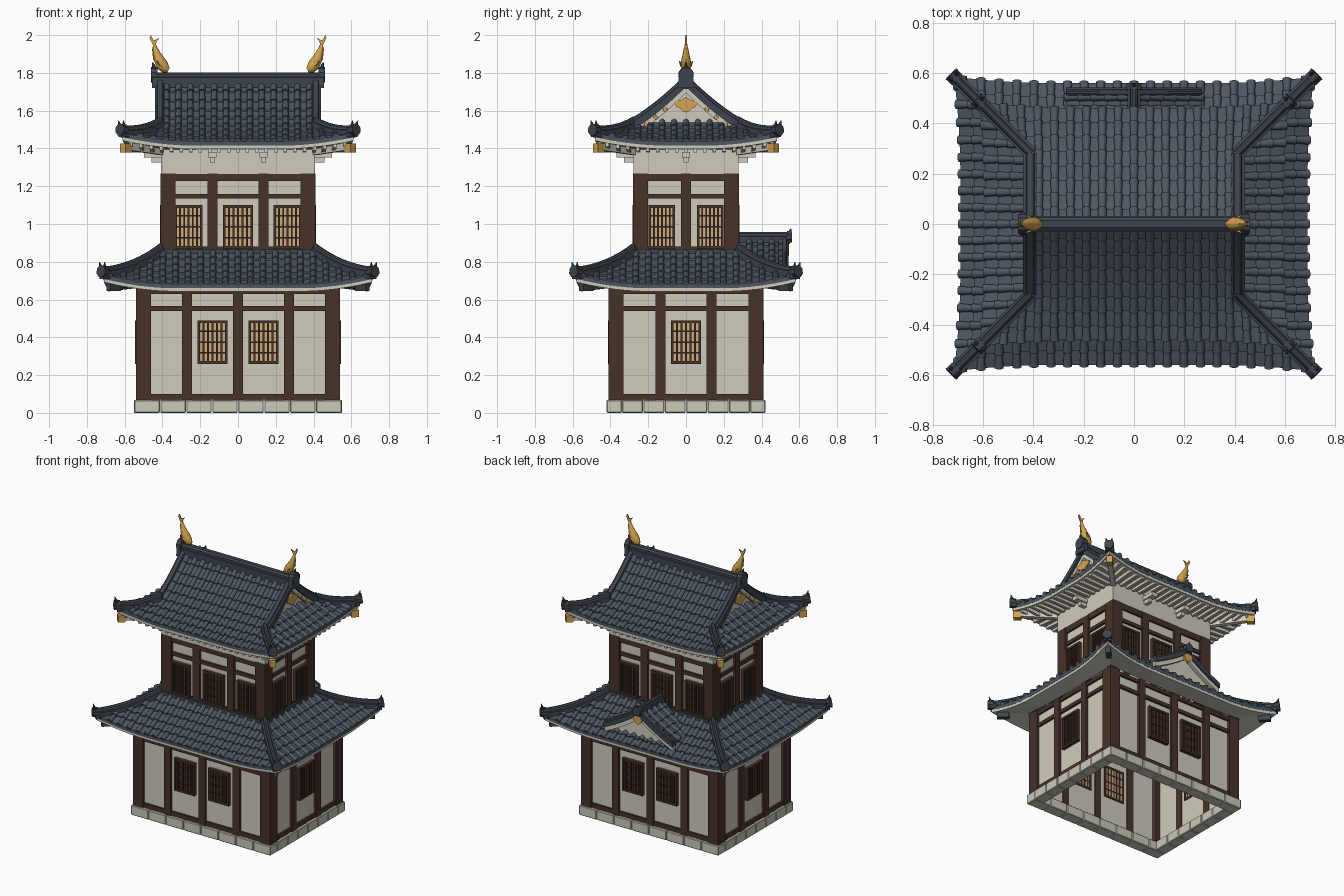
import bpy, bmesh, math
from mathutils import Vector as V

if "Cube" in bpy.data.objects:
    bpy.data.objects.remove(bpy.data.objects["Cube"])

def material(name, c):
    m = bpy.data.materials.new(name)
    m.diffuse_color = (*c, 1)
    m.use_nodes = True
    m.node_tree.nodes["Principled BSDF"].inputs["Base Color"].default_value = m.diffuse_color
    return m

PLASTER = material("plaster", (.63, .60, .51))
STONE = material("pale stone", (.60, .585, .49))
TIMBER = material("dark timber", (.062, .032, .022))
TILE = material("slate tile", (.075, .096, .122))
RIDGE = material("dark slate", (.048, .060, .077))
GOLD = material("gold", (.65, .37, .08))
PAPER = material("window paper", (.62, .42, .22))

def done(name, bm, mat, smooth=None, fix=True):
    if fix:
        bmesh.ops.recalc_face_normals(bm, faces=bm.faces)
    me = bpy.data.meshes.new(name)
    bm.to_mesh(me)
    bm.free()
    me.materials.append(mat)
    ob = bpy.data.objects.new(name, me)
    bpy.context.collection.objects.link(ob)
    if smooth:
        bpy.ops.object.select_all(action='DESELECT')
        ob.select_set(True)
        bpy.context.view_layer.objects.active = ob
        bpy.ops.object.shade_smooth_by_angle(angle=math.radians(smooth))
    return ob

# ---- helpers: k is the side (0 front, 1 right, 2 back, 3 left)
def rot(k, a, o, z):
    return V(((a, -o, z), (o, a, z), (-a, o, z), (-o, -a, z))[k])

def loft(bm, rings):
    vs = [[bm.verts.new(p) for p in r] for r in rings]
    n = len(vs[0])
    for r, s in zip(vs, vs[1:]):
        for i in range(n):
            bm.faces.new((r[i], r[(i + 1) % n], s[(i + 1) % n], s[i]))
    bm.faces.new(vs[0][::-1])
    bm.faces.new(vs[-1])

def box(bm, k, a0, a1, o0, o1, z0, z1):
    loft(bm, [[rot(k, a, o, z) for a, o in ((a0, o0), (a1, o0), (a1, o1), (a0, o1))] for z in (z0, z1)])

def grid(bm, rows):
    vs = [[bm.verts.new(p) for p in r] for r in rows]
    for r, s in zip(vs, vs[1:]):
        for j in range(len(r) - 1):
            bm.faces.new((r[j], s[j], s[j + 1], r[j + 1]))

def sweep(bm, pts, prof):
    rings = []
    for i, p in enumerate(pts):
        t = pts[min(i + 1, len(pts) - 1)] - pts[max(i - 1, 0)]
        side = V((t.y, -t.x, 0)).normalized()
        rings.append([p + side * s + V((0, 0, u)) for s, u in prof])
    loft(bm, rings)

def rect(w, z0, z1):
    return [(-w, z0), (w, z0), (w, z1), (-w, z1)]

def ridge_prof(w, h, b=-.015):
    return [(-w, b), (w, b), (w, h * .5), (w * .6, h * .55), (w * .5, h * .85), (w * .2, h),
            (-w * .2, h), (-w * .5, h * .85), (-w * .6, h * .55), (-w, h * .5)]

def cyl(bm, a, b, r0, r1, n=8):
    q = (b - a).to_track_quat('Z', 'Y')
    loft(bm, [[p + q @ V((r * math.cos(t), r * math.sin(t), 0)) for t in
               [(i + .5) * math.tau / n for i in range(n)]] for p, r in ((a, r0), (b, r1))])

def plate(bm, k, pts, o0, o1):
    loft(bm, [[rot(k, a, o, z) for a, z in pts] for o in (o0, o1)])

# ---- stone base: ring of blocks
bm = bmesh.new()
for k in range(4):
    A, O = ((.55, .42), (.42, .55))[k % 2]
    n = (8, 6)[k % 2]
    lo, hi = (-A, A) if k % 2 == 0 else (-A + .08, A - .08)
    w = (hi - lo) / n
    for i in range(n):
        box(bm, k, lo + i * w + .0015, lo + (i + 1) * w - .0015, O - .08, O, 0, .068)
base = done("stone_base", bm, STONE)
bev = base.modifiers.new("bevel", 'BEVEL')
bev.width, bev.segments = .004, 1

# ---- storeys: plaster walls, timber frame, latticed windows
def storey(name, half, z0, z1, posts, beams, wins, wz):
    wall, frame, lattice, paper = [bmesh.new() for _ in range(4)]
    for k in range(4):
        A, O = half[k % 2], half[1 - k % 2]
        box(wall, k, -A + .02, A - .02, O - .045, O - .02, z0, z1)
        box(frame, k, A - .08, A, O - .08, O, z0, z1)
        for p in posts[k % 2]:
            box(frame, k, p - .026, p + .026, O - .05, O - .002, z0, z1)
        for b0, b1 in beams:
            box(frame, k, -A + .01, A - .01, O - .03, O - .006, b0, b1)
        for c, w in wins[k % 2]:
            b0, b1 = wz
            box(paper, k, c - w / 2, c + w / 2, O - .048, O - .016, b0, b1)
            for s in (-1, 1):
                e = c + s * (w / 2 - .007)
                box(lattice, k, e - .007, e + .007, O - .052, O + .004, b0, b1)
                e = b0 + .007 if s < 0 else b1 - .007
                box(lattice, k, c - w / 2, c + w / 2, O - .052, O + .004, e - .007, e + .007)
            for i in range(1, 6):
                e = c - w / 2 + .007 + (w - .014) * i / 6
                box(lattice, k, e - .005, e + .005, O - .05, O, b0, b1)
            for i in range(1, 4):
                e = b0 + (b1 - b0) * i / 4
                box(lattice, k, c - w / 2, c + w / 2, O - .051, O - .008, e - .004, e + .004)
    done(name + "_walls", wall, PLASTER)
    done(name + "_timber_frame", frame, TIMBER)
    done(name + "_window_lattice", lattice, TIMBER)
    done(name + "_window_paper", paper, PAPER)

storey("lower", (.54, .41), .066, .665, ((-.27, 0, .27), (-.135, .135)),
       ((.07, .10), (.54, .565), (.63, .655)), (((-.135, .16), (.135, .16)), ((0, .16),)), (.26, .49))
storey("upper", (.41, .28), .80, 1.268, ((-.135, .135), (0,)),
       ((.84, .88), (1.135, 1.16), (1.228, 1.266)),
       (((-.262, .15), (0, .16), (.262, .15)), ((-.128, .14), (.128, .14))), (.87, 1.10))

# plaster band and eave brackets under the upper roof
bm = bmesh.new()
for k in range(4):
    A, O = ((.408, .278), (.278, .408))[k % 2]
    box(bm, k, -A, A, O - .03, O, 1.265, 1.42)
    for a in ((-.135, .135), (0,))[k % 2]:
        box(bm, k, a - .013, a + .013, O, O + .05, 1.325, 1.36)
        box(bm, k, a - .022, a + .022, O, O + .09, 1.352, 1.38)
    sweep(bm, [rot(k, A, O, 1.385), rot(k, A + .17, O + .17, 1.41)], rect(.016, -.02, .02))
done("plaster_band_and_brackets", bm, PLASTER)

# ---- curved tiled roofs
def roof(name, ix, iy, d, zt, ze, lift, cap, vmins, courses, space, vin, offin, rafters):
    half = (ix, iy)
    def pt(k, a, v, off=0):
        A, O = half[k % 2], half[1 - k % 2]
        vp = max(v, 0)
        c = max(0, 1 - (A + d * v - abs(a)) / .36) ** 2 * vp * vp
        z = zt - (zt - ze) * (1.25 * v - .25 * v * v) + lift * c + off
        return rot(k, a + math.copysign(.025 * c, a), O + d * v + .025 * c, z)
    def row(k, v, off, n=24):
        h = half[k % 2] + d * v if v >= 0 else cap[k % 2]
        return [pt(k, h * (2 * j / n - 1), v, off) for j in range(n + 1)]
    sheet, soffit, rolls, hips, raft = [bmesh.new() for _ in range(5)]
    for k in range(4):
        vm, n = vmins[k % 2], courses[k % 2]
        rows = []
        for i in range(n):
            rows += [row(k, vm + (1 - vm) * i / n, 0), row(k, vm + (1 - vm) * (i + 1) / n, .008)]
        grid(sheet, rows + [row(k, 1, -.015), row(k, .95, -.015)])
        grid(soffit, [row(k, .985, -.008), row(k, .985, -.034), row(k, vin, offin)])
        A = half[k % 2]
        m = int((A + d - .015) / space)
        for i in range(-m, m + 1):
            a = i * space
            v0 = vm if abs(a) < cap[k % 2] - .02 else max(0, (abs(a) - A) / d)
            s = max(1, round((1 - v0) * d / .057))
            for j in range(s):
                va, vb = [v0 + (1.01 - v0) * (j + e) / s for e in (0, 1)]
                cyl(rolls, pt(k, a, va, .004), pt(k, a, vb, .007), .0145, .0195)
        # corner ridge with end ornament
        hip = [pt(k, A + d * v, v) for v in [i / 8 for i in range(9)]]
        sweep(hips, hip, ridge_prof(.026, .048))
        e, u = hip[-1], V((hip[-1].x - hip[-2].x, hip[-1].y - hip[-2].y, 0)).normalized()
        up, sd = V((0, 0, 1)), V((u.y, -u.x, 0))
        cyl(hips, e - u * .02 + up * .022, e + u * .016 + up * .025, .031, .033)
        for s in (-1, 1):
            cyl(hips, e + up * .045 + sd * s * .014, e + up * .073 + sd * s * .02 + u * .008, .011, .002, 6)
        if rafters:
            for i in range(-11, 12):
                a = i * .05
                v0 = max(.05, (abs(a) - A) / d)
                if v0 < .85:
                    sweep(raft, [pt(k, a, v, offin + (-.034 - offin) * (v - vin) / (.985 - vin) - .002)
                                 for v in (v0, .93)], rect(.009, -.014, .01))
    done(name + "_tile_bed", sheet, TILE, fix=False)
    done(name + "_soffit", soffit, PLASTER, fix=False)
    done(name + "_tile_rolls", rolls, TILE, 50)
    done(name + "_hip_ridges", hips, RIDGE)
    done(name + "_rafters", raft, PLASTER)
    return pt

roof("lower_roof", .41, .28, .28, .85, .675, .05, (.41, .28), (0, 0), (5, 5), .066, .45, -.10, False)
up = roof("upper_roof", .41, .28, .18, 1.52, 1.43, .045, (.43, .24), (-.28 / .18, -.17), (8, 4), .063, 0, -.125, True)

# corner beam ends: gold caps above, dark ends below
gold, dark = bmesh.new(), bmesh.new()
for k in range(4):
    A, O = ((.41, .28), (.28, .41))[k % 2]
    sweep(gold, [rot(k, A + s, O + s, 1.403) for s in (.165, .2)], rect(.019, -.024, .024))
    sweep(dark, [rot(k, A + s, O + s, .672) for s in (.22, .275)], rect(.016, -.026, .022))
done("gold_beam_caps", gold, GOLD)
done("lower_beam_ends", dark, RIDGE)

# flashing where the lower roof meets the upper walls
bm = bmesh.new()
for k in range(4):
    A, O = ((.42, .29), (.29, .42))[k % 2]
    box(bm, k, -A, A, O - .03, O, .835, .868)
done("wall_flashing", bm, RIDGE)

# ---- main ridge, gable verges, gable walls and gold ornaments
ridge, gable, gold = bmesh.new(), bmesh.new(), bmesh.new()
sweep(ridge, [V((-.44, 0, 1.745)), V((.44, 0, 1.745))],
      [(-.032, -.03), (.032, -.03), (.032, .03), (.026, .032), (.026, .048), (.014, .058),
       (-.014, .058), (-.026, .048), (-.026, .032), (-.032, .03)])
curve = lambda y: up(0, 0, (abs(y) - .28) / .18).z
ys = [-.28 + .56 * i / 16 for i in range(17)]
for k, s in ((1, 1), (3, -1)):
    sweep(ridge, [V((s * .412, y, curve(y))) for y in ys], ridge_prof(.028, .045, -.022))
    sweep(gable, [V((s * .412, y, curve(y))) for y in ys[1:-1]], rect(.012, -.055, -.018))
    inner = [y for y in ys if abs(y) < .26]
    plate(gable, k, [(.24, 1.49), (-.24, 1.49)] + [(y, curve(y) - .012) for y in inner], .36, .382)
    plate(gold, k, [(0, 1.672), (.03, 1.655), (.065, 1.645), (.05, 1.62), (.03, 1.612), (.018, 1.598), (0, 1.59),
                    (-.018, 1.598), (-.03, 1.612), (-.05, 1.62), (-.065, 1.645), (-.03, 1.655)], .418, .43)
    for y in (-.21, -.16, -.11, .11, .16, .21):
        z = curve(y) - .04
        cyl(gold, V((s * .42, y, z)), V((s * .429, y, z)), .013, .011)
    cyl(ridge, V((s * .425, 0, 1.79)), V((s * .46, 0, 1.79)), .042, .04, 10)
    plate(ridge, k, [(-.045, 1.72), (.045, 1.72), (.036, 1.79), (-.036, 1.79)], .425, .455)
    cyl(ridge, V((s * .442, 0, 1.82)), V((s * .452, 0, 1.856)), .014, .003, 6)
done("main_ridge_and_verges", ridge, RIDGE)
done("gable_walls_and_bargeboards", gable, PLASTER)
done("gable_ornaments", gold, GOLD)

# ---- gold roof fish: lofted body, forked tail, fins
body, fins = bmesh.new(), bmesh.new()
spine = ((.368, 1.815, .014), (.385, 1.823, .026), (.402, 1.842, .032), (.418, 1.872, .027),
         (.431, 1.905, .019), (.44, 1.935, .012), (.443, 1.958, .006))
for s in (1, -1):
    rings = []
    for i, (x, z, r) in enumerate(spine):
        p, q = spine[max(i - 1, 0)], spine[min(i + 1, 6)]
        n = V((-(q[1] - p[1]), 0, q[0] - p[0])).normalized() * r
        rings.append([V((s * (x + n.x * math.cos(t)), r * .9 * math.sin(t), z + n.z * math.cos(t)))
                      for t in [j * math.tau / 10 for j in range(10)]])
    loft(body, rings)
    tail = ((.437, 1.945), (.43, 1.968), (.416, 1.985), (.446, 1.972), (.462, 2.0), (.468, 1.985), (.449, 1.945))
    back = ((.425, 1.84), (.45, 1.87), (.452, 1.9), (.455, 1.925), (.44, 1.935), (.42, 1.88))
    for pts, w in ((tail, .004), (back, .003)):
        loft(fins, [[V((s * x, y, z)) for x, z in pts] for y in (-w, w)])
    for t in (-1, 1):
        cyl(fins, V((s * .405, t * .022, 1.84)), V((s * .43, t * .036, 1.862)), .01, .002, 4)
done("roof_fish_bodies", body, GOLD, 50)
done("roof_fish_fins", fins, GOLD)

# ---- small gable dormer on the back of the lower roof
def dz(x):
    t = abs(x) / .27
    return .915 - .155 * (1.25 * t - .25 * t * t)
sheet, rolls, ridge, gable, gold = [bmesh.new() for _ in range(5)]
for s in (1, -1):
    rows = []
    for i in range(5):
        for x, o in ((.054 * i, 0), (.054 * (i + 1), .008)):
            rows.append([V((s * x, y, dz(x) + o)) for y in ((.28, .53) if s > 0 else (.53, .28))])
    grid(sheet, rows)
    for y in (.335, .395, .455, .505):
        for i in range(5):
            a, b = .054 * i, .054 * (i + 1.03)
            cyl(rolls, V((s * a, y, dz(a) + .004)), V((s * b, y, dz(b) + .007)), .0145, .0195)
xs = [-.27 + .54 * i / 12 for i in range(13)]
sweep(ridge, [V((x, .522, dz(x))) for x in xs], ridge_prof(.02, .032, -.018))
sweep(ridge, [V((0, .28, .91)), V((0, .55, .91))], ridge_prof(.026, .048))
cyl(ridge, V((0, .535, .932)), V((0, .56, .932)), .034, .032)
cyl(ridge, V((0, .548, .95)), V((0, .556, .975)), .012, .003, 6)
sweep(gable, [V((x, .518, dz(x))) for x in xs], rect(.012, -.05, -.014))
plate(gable, 2, [(.25, .69), (-.25, .69)] + [(x, dz(x) - .01) for x in xs[1:-1]], .45, .485)
plate(gold, 2, [(0, .9), (.028, .885), (.034, .865), (.018, .845), (0, .832), (-.018, .845), (-.034, .865), (-.028, .885)],
      .528, .545)
done("dormer_tile_bed", sheet, TILE, fix=False)
done("dormer_tile_rolls", rolls, TILE, 50)
done("dormer_ridges", ridge, RIDGE)
done("dormer_gable", gable, PLASTER)
done("dormer_ornament", gold, GOLD)
